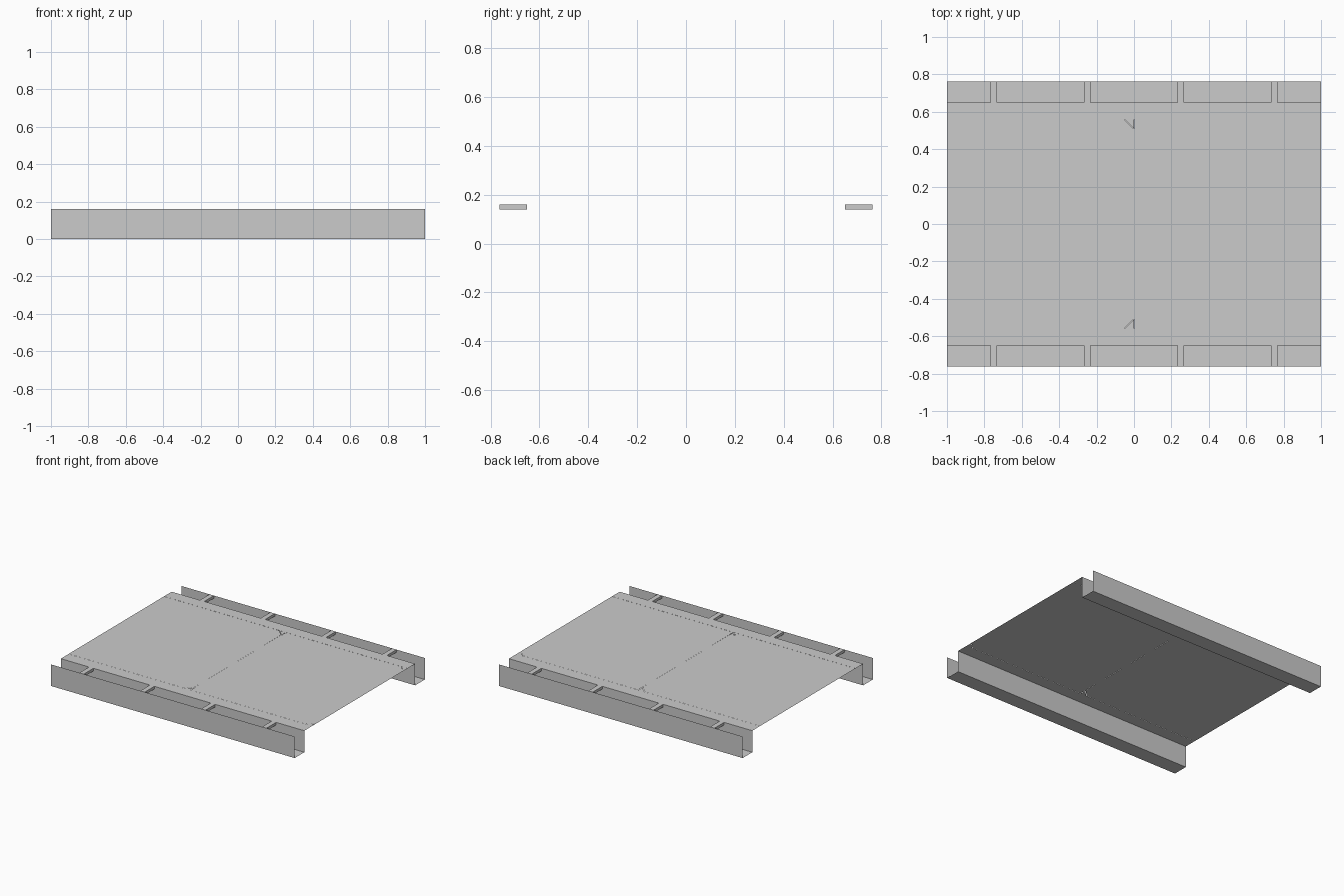
import bpy, bmesh

if "Cube" in bpy.data.objects:
    bpy.data.objects.remove(bpy.data.objects["Cube"])

H = 0.16        # deck height
Y_PANEL = 0.56  # panel / border joint
Y_DECK = 0.65   # inner channel wall
Y_OUT = 0.763   # outer channel wall
GAP = 0.003     # half width of panel joints
CUT = 0.05      # panel corner cut


def make(name, polys):
    bm = bmesh.new()
    for p in polys:
        bm.faces.new([bm.verts.new(v) for v in p])
    bmesh.ops.remove_doubles(bm, verts=bm.verts, dist=1e-5)
    me = bpy.data.meshes.new(name)
    bm.to_mesh(me)
    bm.free()
    ob = bpy.data.objects.new(name, me)
    bpy.context.collection.objects.link(ob)
    return ob


def sheet(name, profile):
    """Sweep a y-z profile along the whole length."""
    return make(name, [[(-1, *a), (1, *a), (1, *b), (-1, *b)]
                       for a, b in zip(profile, profile[1:])])


def flat(name, outline, z=H):
    return make(name, [[(x, y, z) for x, y in outline]])


# Two thin floor panels with cut corners on their right ends
for name, x0, x1 in (("left_floor_panel", -1, -GAP), ("right_floor_panel", GAP, 1)):
    y = Y_PANEL - GAP / 2
    flat(name, [(x0, -y), (x1 - CUT, -y), (x1, -y + CUT),
                (x1, y - CUT), (x1 - CUT, y), (x0, y)])

# Fine joint strip between the panels
flat("centre_joint", [(-GAP, -Y_PANEL + CUT), (GAP, -Y_PANEL + CUT),
                      (GAP, Y_PANEL - CUT), (-GAP, Y_PANEL - CUT)], H - 0.0005)

for s, side in ((-1, "front"), (1, "back")):
    # Border strip and open channel: one folded sheet
    prof = [(Y_PANEL, H), (Y_DECK, H), (Y_DECK, 0), (Y_OUT, 0), (Y_OUT, H)]
    if s < 0:
        prof = [(-y, z) for y, z in reversed(prof)]
    sheet(side + "_border_channel", prof)

    # Joint between panels and border
    a, b = sorted((s * Y_PANEL, s * (Y_PANEL - GAP / 2)))
    flat(side + "_border_joint", [(-1, a), (1, a), (1, b), (-1, b)], H - 0.0005)

    # Triangular fillers at the cut corners
    for x, label in ((0, "middle"), (1, "end")):
        tri = [(x - CUT, s * Y_PANEL), (x, s * (Y_PANEL - CUT)), (x, s * Y_PANEL)]
        flat(f"{side}_{label}_corner_filler", tri if s > 0 else tri[::-1], H - 0.0005)

    # Cross bars bridging the channel
    for i, x in enumerate((-0.75, -0.25, 0.25, 0.75)):
        bpy.ops.mesh.primitive_cube_add(
            size=1, location=(x, s * (Y_DECK + Y_OUT) / 2, H - 0.01))
        bar = bpy.context.object
        bar.name = f"{side}_cross_bar_{i + 1}"
        bar.scale = (0.036, Y_OUT - Y_DECK, 0.02)
